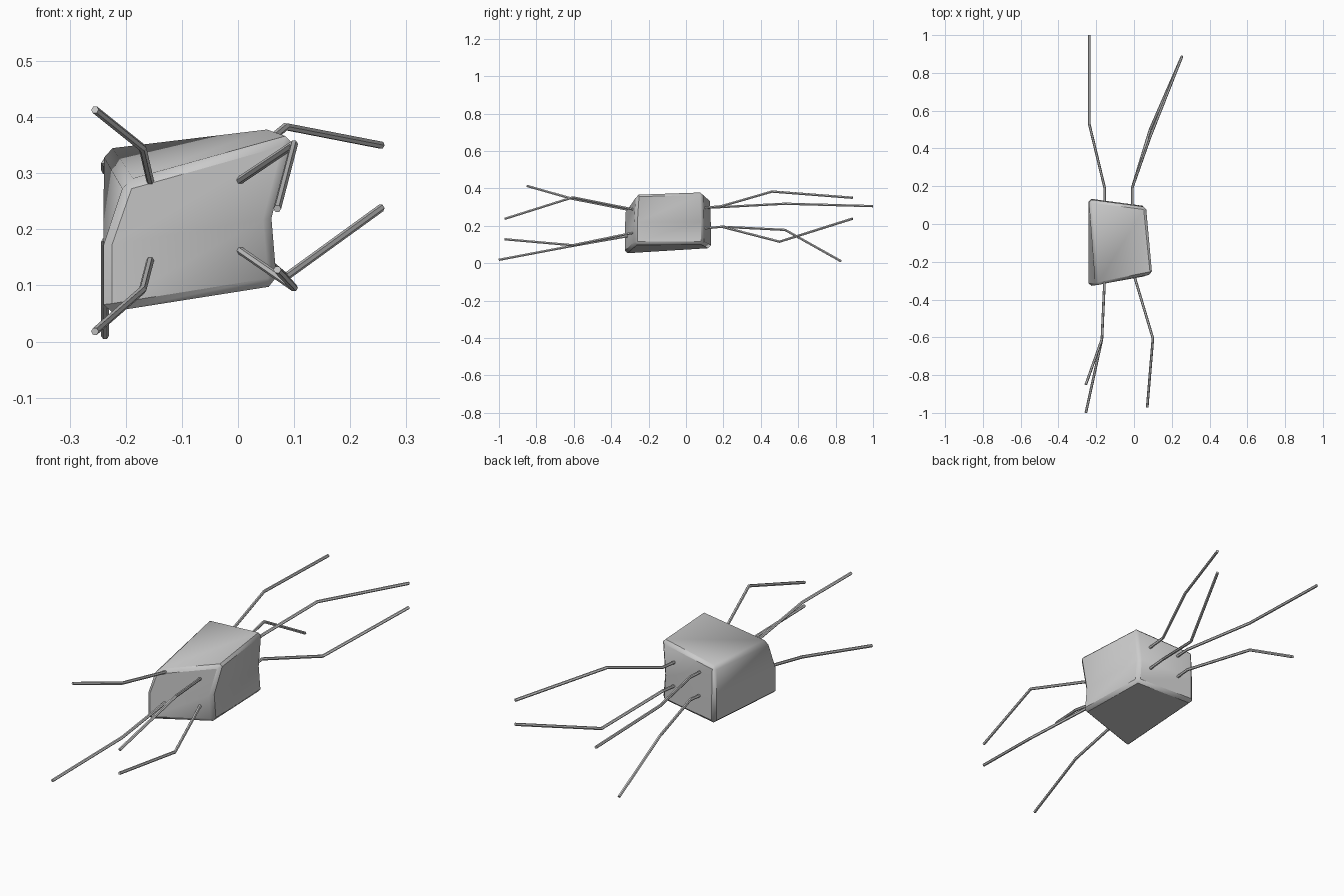
import bpy
import bmesh

cube = bpy.data.objects.get("Cube")
if cube:
    bpy.data.objects.remove(cube)


def material(name, value):
    mat = bpy.data.materials.new(name)
    mat.use_nodes = True
    color = (value, value, value, 1)
    mat.diffuse_color = color
    mat.node_tree.nodes["Principled BSDF"].inputs["Base Color"].default_value = color
    return mat


grey = material("plain grey", 0.6)


def activate(obj):
    bpy.ops.object.select_all(action='DESELECT')
    obj.select_set(True)
    bpy.context.view_layer.objects.active = obj


# Body: three rings of four corners (front left, front right, back right, back left)
rings = [
    [(-.24, -.33, .05), (.07, -.275, .10), (.06, .095, .10), (-.24, .135, .08)],
    [(-.24, -.33, .17), (.06, -.275, .22), (.05, .095, .22), (-.24, .135, .20)],
    [(-.20, -.325, .285), (.10, -.265, .37), (.065, .09, .38), (-.24, .13, .345)],
]
bm = bmesh.new()
loops = [[bm.verts.new(p) for p in ring] for ring in rings]
bm.faces.new(loops[0][::-1])
bm.faces.new(loops[-1])
for low, high in zip(loops, loops[1:]):
    for i in range(4):
        j = (i + 1) % 4
        bm.faces.new((low[i], low[j], high[j], high[i]))
mesh = bpy.data.meshes.new("body")
bm.to_mesh(mesh)
bm.free()
body = bpy.data.objects.new("body", mesh)
bpy.context.collection.objects.link(body)
mesh.materials.append(grey)
bevel = body.modifiers.new("soft edges", 'BEVEL')
bevel.width = 0.015
bevel.segments = 1
bevel.limit_method = 'ANGLE'
bevel.angle_limit = 0.7
activate(body)
bpy.ops.object.modifier_apply(modifier=bevel.name)
bpy.ops.object.shade_smooth_by_angle(angle=0.7)


# Legs: six-sided rods bent at the joints
def leg(name, points):
    curve = bpy.data.curves.new(name, 'CURVE')
    curve.dimensions = '3D'
    curve.bevel_depth = 0.007
    curve.bevel_resolution = 1
    curve.use_fill_caps = True
    spline = curve.splines.new('POLY')
    spline.points.add(len(points) - 1)
    for target, point in zip(spline.points, points):
        target.co = (*point, 1)
    spline.use_smooth = False
    curve.materials.append(grey)
    obj = bpy.data.objects.new(name, curve)
    bpy.context.collection.objects.link(obj)
    activate(obj)
    bpy.ops.object.convert(target='MESH')


legs = {
    "front_right_upper_leg": [(-.155, -.28, .28), (-.17, -.61, .345), (-.255, -.85, .413)],
    "front_right_lower_leg": [(-.155, -.28, .15), (-.17, -.61, .092), (-.255, -1, .018)],
    "front_left_upper_leg": [(0, -.27, .285), (.1, -.605, .352), (.07, -.97, .237)],
    "front_left_lower_leg": [(0, -.27, .165), (.1, -.605, .096), (.07, -.97, .128)],
    "back_left_upper_leg": [(-.01, .09, .295), (-.01, .19, .305), (.085, .46, .383), (.255, .89, .35)],
    "back_left_lower_leg": [(-.01, .09, .185), (-.01, .19, .195), (.085, .5, .115), (.255, .89, .238)],
    "back_right_upper_leg": [(-.155, .09, .295), (-.155, .19, .3), (-.237, .53, .318), (-.237, 1, .305)],
    "back_right_lower_leg": [(-.155, .09, .185), (-.155, .19, .195), (-.237, .53, .178), (-.237, .83, .01)],
}
for name, points in legs.items():
    leg(name, points)
